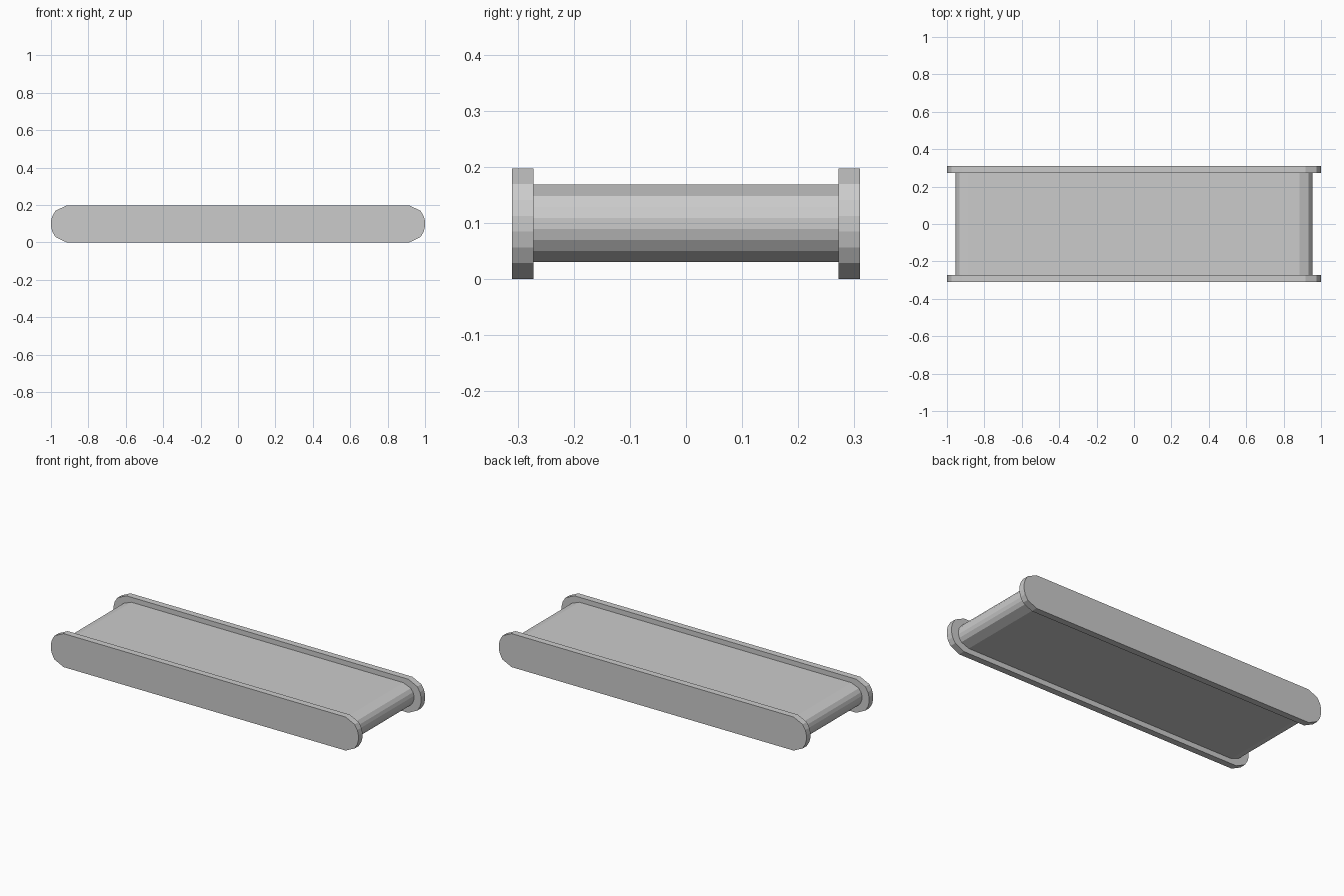
import bpy, bmesh, math

if "Cube" in bpy.data.objects:
    bpy.data.objects.remove(bpy.data.objects["Cube"])

STEPS = 7  # facets on each rounded end


def capsule(name, end_x, flat_x, z0, z1, y0, y1):
    """Long profile with rounded ends, extruded along y."""
    mid, half = (z0 + z1) / 2, (z1 - z0) / 2
    widest = math.sqrt(1 - (1 / STEPS) ** 2)
    right = []
    for i in range(STEPS + 1):
        t = -1 + 2 * i / STEPS
        x = flat_x + (end_x - flat_x) * math.sqrt(max(0, 1 - t * t)) / widest
        right.append((x, mid + half * t))
    profile = right + [(-x, z) for x, z in reversed(right)]

    bm = bmesh.new()
    face = bm.faces.new([bm.verts.new((x, y0, z)) for x, z in profile])
    ext = bmesh.ops.extrude_face_region(bm, geom=[face], use_keep_orig=True)
    moved = [g for g in ext["geom"] if isinstance(g, bmesh.types.BMVert)]
    bmesh.ops.translate(bm, verts=moved, vec=(0, y1 - y0, 0))
    bmesh.ops.recalc_face_normals(bm, faces=bm.faces)
    mesh = bpy.data.meshes.new(name)
    bm.to_mesh(mesh)
    bm.free()
    obj = bpy.data.objects.new(name, mesh)
    bpy.context.collection.objects.link(obj)
    return obj


# Moving belt between the rails
capsule("belt", 0.954, 0.884, 0.03, 0.168, -0.272, 0.272)

# Side rails
capsule("front_rail", 1.0, 0.917, 0.0, 0.197, -0.31, -0.272)
capsule("back_rail", 1.0, 0.917, 0.0, 0.197, 0.272, 0.31)
